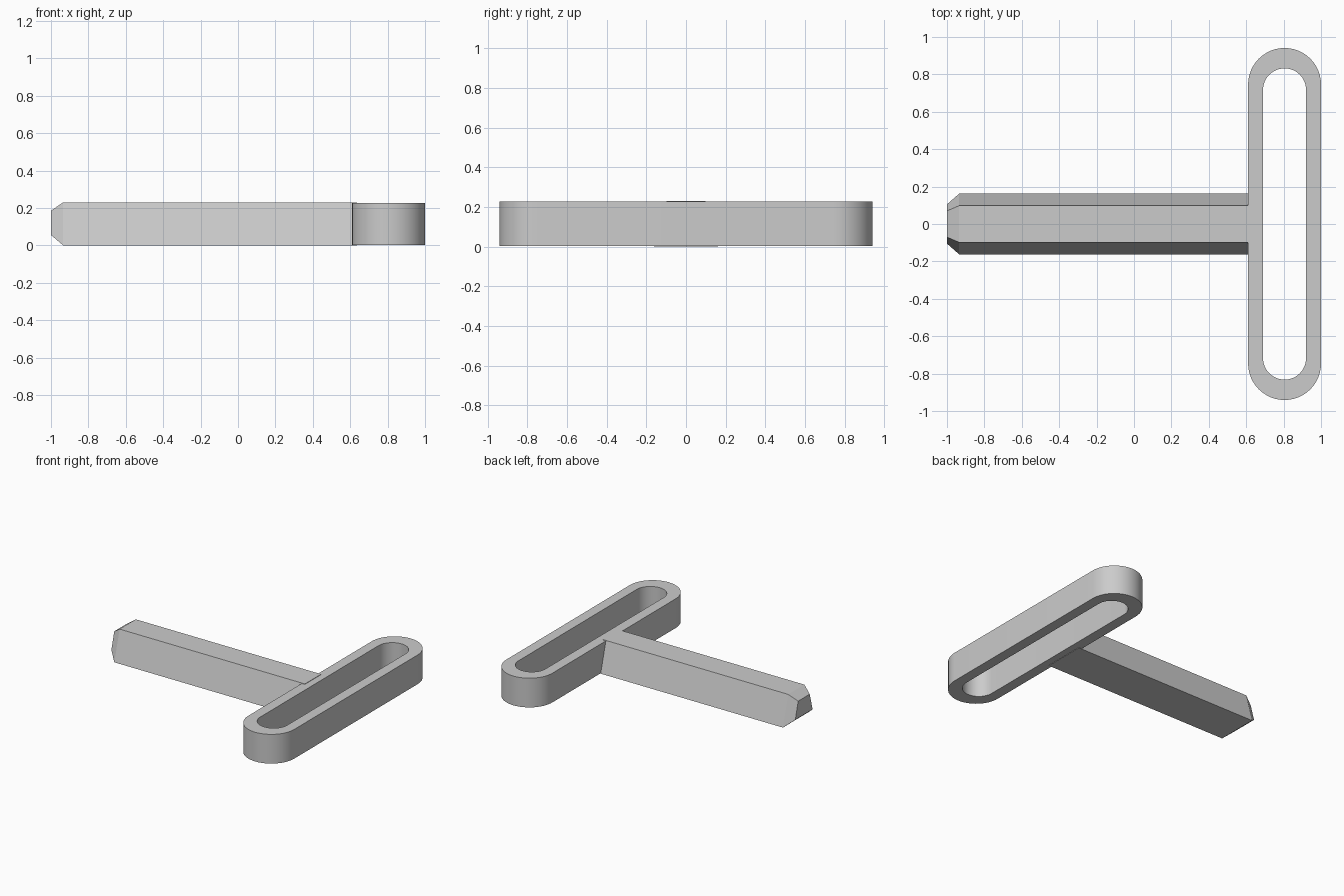
import bpy, bmesh, math

cube = bpy.data.objects.get("Cube")
if cube:
    bpy.data.objects.remove(cube)

grey = bpy.data.materials.new("plain grey")
grey.use_nodes = True
colour = (0.6, 0.6, 0.6, 1)
grey.diffuse_color = colour
grey.node_tree.nodes["Principled BSDF"].inputs["Base Color"].default_value = colour


def finish(name, bm):
    bmesh.ops.recalc_face_normals(bm, faces=bm.faces)
    mesh = bpy.data.meshes.new(name)
    bm.to_mesh(mesh)
    bm.free()
    mesh.materials.append(grey)
    obj = bpy.data.objects.new(name, mesh)
    bpy.context.collection.objects.link(obj)
    return obj


def bridge(bm, a, b):
    for i in range(len(a)):
        j = (i + 1) % len(a)
        bm.faces.new((a[i], a[j], b[j], b[i]))


def slot_loop(bm, cx, radius, half_len, z, steps=24):
    """Outline of a rounded slot lying along y."""
    verts = []
    for side in (1, -1):
        for i in range(steps + 1):
            a = math.pi * i / steps
            verts.append(bm.verts.new((cx + side * radius * math.cos(a),
                                       side * (half_len - radius + radius * math.sin(a)), z)))
    return verts


# Handle: an open ring with rounded ends
bm = bmesh.new()
rings = [slot_loop(bm, 0.805, r, h, z) for r, h, z in
         ((0.195, 0.941, 0.003), (0.195, 0.941, 0.227),
          (0.115, 0.832, 0.227), (0.115, 0.832, 0.003))]
for k in range(4):
    bridge(bm, rings[k], rings[(k + 1) % 4])
handle = finish("handle", bm)
bpy.ops.object.select_all(action='DESELECT')
bpy.context.view_layer.objects.active = handle
handle.select_set(True)
bpy.ops.object.shade_smooth_by_angle(angle=math.radians(30))

# Shaft: trapezoid bar, wider at the bottom, with a chamfered tip
bm = bmesh.new()
sections = []
for x, bottom, top, z0, z1 in ((0.636, 0.162, 0.098, 0, 0.23),
                               (-0.935, 0.162, 0.098, 0, 0.23),
                               (-1.0, 0.105, 0.07, 0.055, 0.185)):
    sections.append([bm.verts.new((x, y, z)) for y, z in
                     ((-bottom, z0), (bottom, z0), (top, z1), (-top, z1))])
bridge(bm, sections[0], sections[1])
bridge(bm, sections[1], sections[2])
bm.faces.new(sections[0])
bm.faces.new(sections[2])
finish("shaft", bm)
